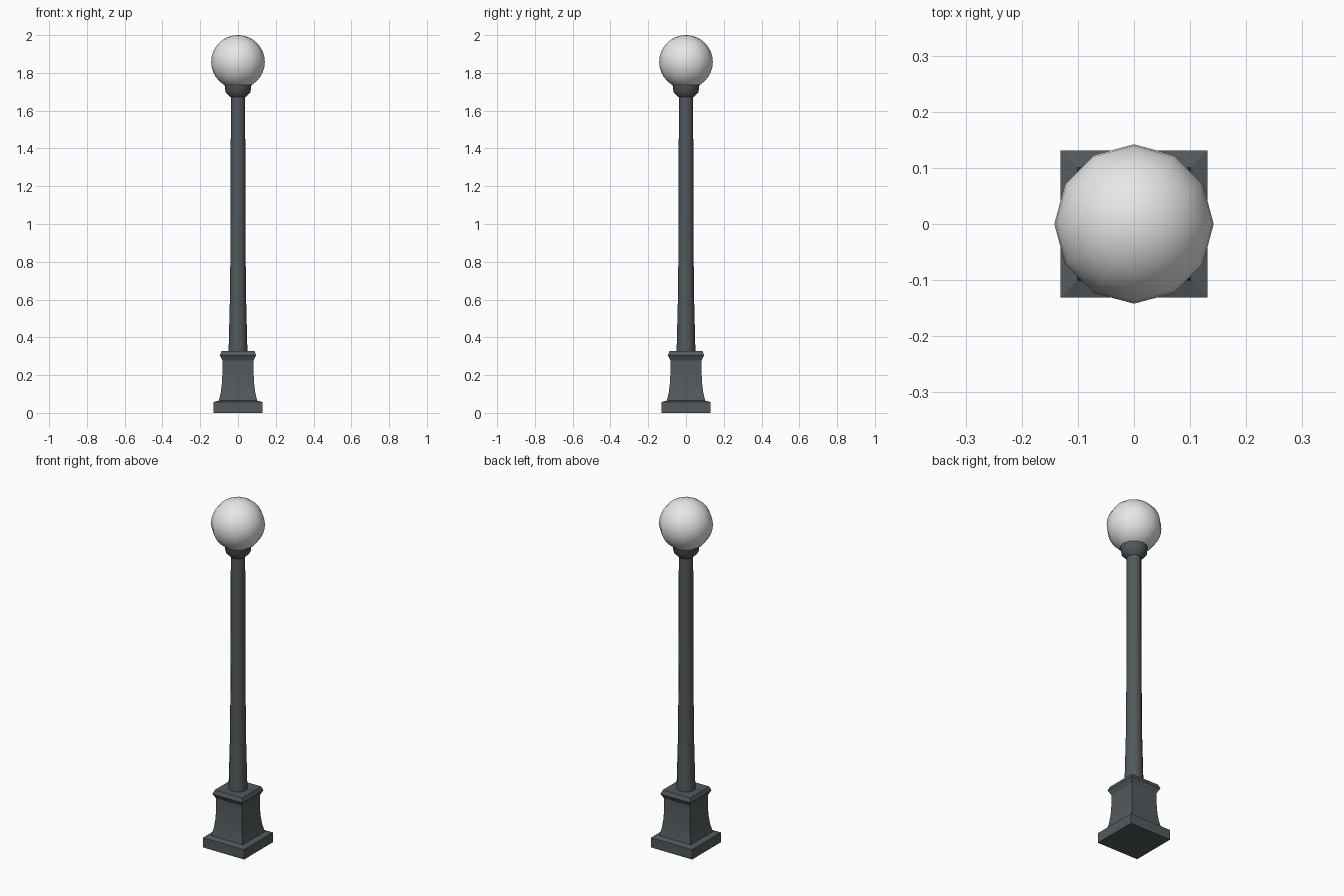
import bpy, bmesh, math

if "Cube" in bpy.data.objects:
    bpy.data.objects.remove(bpy.data.objects["Cube"])


def material(name, rgb):
    m = bpy.data.materials.new(name)
    m.diffuse_color = (*rgb, 1)
    m.use_nodes = True
    m.node_tree.nodes["Principled BSDF"].inputs["Base Color"].default_value = m.diffuse_color
    return m


iron = material("dark slate iron", (0.085, 0.102, 0.109))
glass = material("frosted white glass", (0.8, 0.8, 0.8))


def lathe(name, profile, sides, mat, turn=0.0, scale=1.0, smooth=None):
    """Stack rings of (radius, height) and close both ends."""
    bm = bmesh.new()
    rings = []
    for r, z in profile:
        ring = []
        for i in range(sides):
            a = turn + 2 * math.pi * i / sides
            ring.append(bm.verts.new((r * scale * math.cos(a), r * scale * math.sin(a), z)))
        rings.append(ring)
    for lo, hi in zip(rings, rings[1:]):
        for i in range(sides):
            j = (i + 1) % sides
            bm.faces.new((lo[i], lo[j], hi[j], hi[i]))
    bm.faces.new(rings[0][::-1])
    bm.faces.new(rings[-1])
    me = bpy.data.meshes.new(name)
    bm.to_mesh(me)
    bm.free()
    ob = bpy.data.objects.new(name, me)
    bpy.context.collection.objects.link(ob)
    me.materials.append(mat)
    if smooth:
        bpy.ops.object.select_all(action='DESELECT')
        ob.select_set(True)
        bpy.context.view_layer.objects.active = ob
        bpy.ops.object.shade_smooth_by_angle(angle=math.radians(smooth))
    return ob


# Square pedestal: plinth, flared waist and moulded cap (half-widths)
lathe("pedestal", [(0.131, 0), (0.131, 0.057), (0.101, 0.065), (0.091, 0.11),
                   (0.085, 0.16), (0.082, 0.22), (0.082, 0.278), (0.096, 0.305),
                   (0.087, 0.328)],
      4, iron, turn=math.pi / 4, scale=math.sqrt(2), smooth=20)

# Tapered round post
lathe("post", [(0.05, 0.32), (0.042, 0.64), (0.039, 1.06), (0.038, 1.69)],
      12, iron, smooth=40)

# Cup that holds the globe
lathe("globe_cup", [(0.04, 1.672), (0.066, 1.698), (0.071, 1.738)],
      12, iron, smooth=40)

# Glass globe
bpy.ops.mesh.primitive_uv_sphere_add(segments=12, ring_count=16, radius=0.142,
                                     location=(0, 0, 1.858))
globe = bpy.context.object
globe.name = "globe"
globe.data.materials.append(glass)
bpy.ops.object.shade_smooth()
